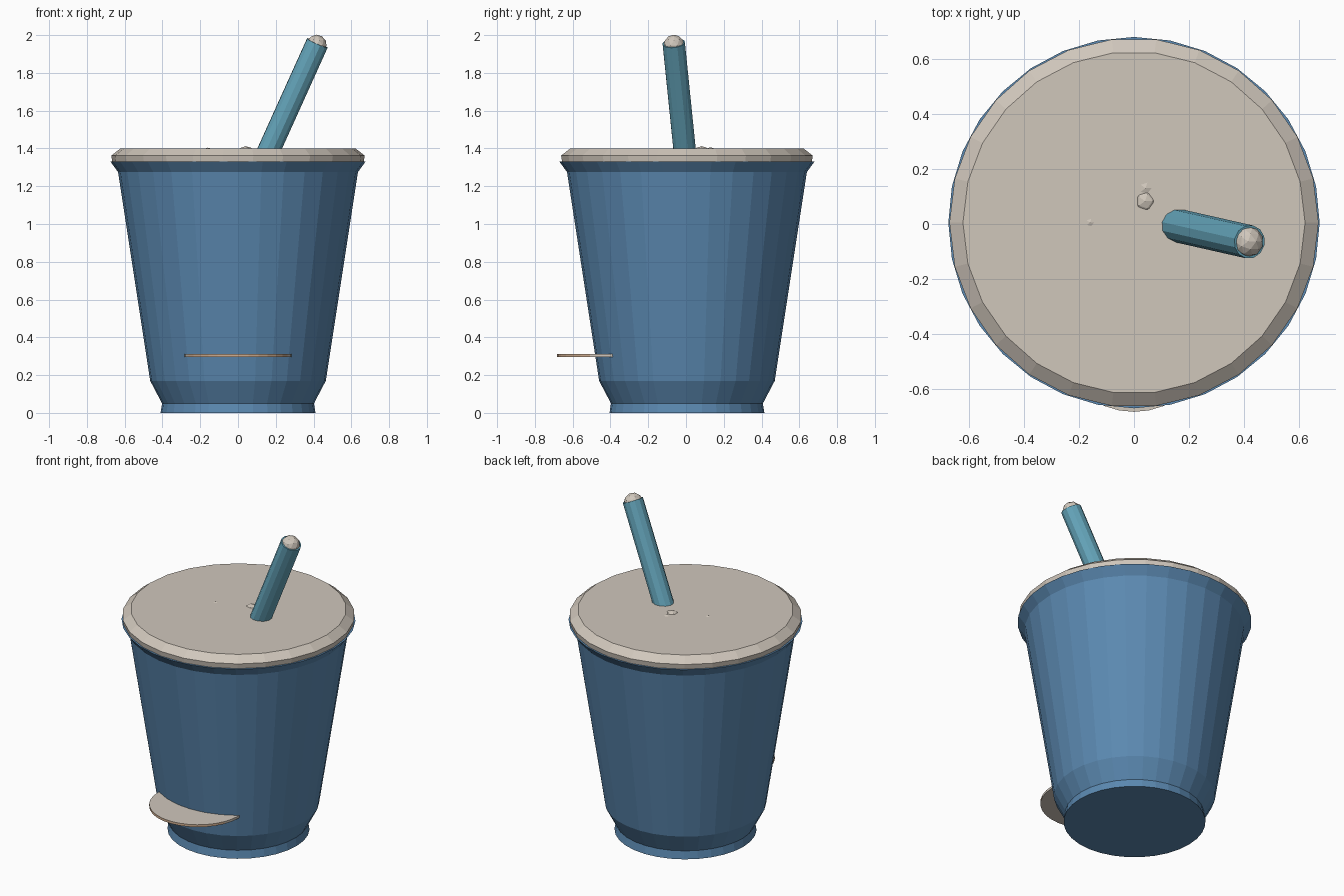
import bpy, bmesh, math
from mathutils import Vector

if "Cube" in bpy.data.objects:
    bpy.data.objects.remove(bpy.data.objects["Cube"])

CY = 0.005  # cup axis in y


def material(name, rgb):
    m = bpy.data.materials.new(name)
    m.diffuse_color = (*rgb, 1)
    m.use_nodes = True
    m.node_tree.nodes["Principled BSDF"].inputs["Base Color"].default_value = m.diffuse_color
    return m


BLUE = material("cup_blue", (0.105, 0.25, 0.44))
BEIGE = material("lid_beige", (0.63, 0.57, 0.50))
TEAL = material("straw_teal", (0.13, 0.38, 0.50))
TAN = material("edge_tan", (0.62, 0.42, 0.28))


def finish(name, bm, *mats):
    bmesh.ops.recalc_face_normals(bm, faces=bm.faces)
    mesh = bpy.data.meshes.new(name)
    bm.to_mesh(mesh)
    bm.free()
    for m in mats:
        mesh.materials.append(m)
    ob = bpy.data.objects.new(name, mesh)
    bpy.context.collection.objects.link(ob)
    return ob


def lathe(name, profile, sides, mat, center=(0, CY)):
    """Closed solid of revolution from (radius, height) pairs."""
    bm = bmesh.new()
    rings = []
    for r, z in profile:
        rings.append([bm.verts.new((center[0] + r * math.cos(math.tau * i / sides),
                                    center[1] + r * math.sin(math.tau * i / sides), z))
                      for i in range(sides)])
    for a, b in zip(rings, rings[1:]):
        for i in range(sides):
            j = (i + 1) % sides
            bm.faces.new((a[i], a[j], b[j], b[i]))
    bm.faces.new(rings[0][::-1])
    bm.faces.new(rings[-1])
    return finish(name, bm, mat)


def ball(name, center, radius):
    bm = bmesh.new()
    bmesh.ops.create_icosphere(bm, subdivisions=2, radius=radius)
    bmesh.ops.translate(bm, verts=bm.verts, vec=center)
    return finish(name, bm, BEIGE)


# Cup body with foot and flared rim
lathe("cup", [(0.41, 0), (0.402, 0.05), (0.465, 0.17), (0.635, 1.275), (0.675, 1.33)], 32, BLUE)

# Lid with bevelled edge
lathe("lid", [(0.665, 1.325), (0.671, 1.362), (0.622, 1.4)], 26, BEIGE)

# Leaning straw, continued into the cup
base, tip = Vector((0.168, -0.008, 1.4)), Vector((0.42, -0.065, 1.958))
axis = (tip - base).normalized()
start = base - axis * 0.2
bm = bmesh.new()
bmesh.ops.create_cone(bm, cap_ends=True, segments=12, radius1=0.061, radius2=0.061,
                      depth=(tip - start).length)
straw = finish("straw", bm, TEAL)
straw.location = (start + tip) / 2
straw.rotation_euler = axis.to_track_quat('Z', 'Y').to_euler()

# Rounded straw tip and the bumps on the lid
ball("straw_tip", tip - axis * 0.013, 0.056)
ball("lid_bump_front", (0.04, 0.083, 1.36), 0.052)
ball("lid_bump_back", (0.042, 0.13, 1.358), 0.048)
ball("lid_bump_left", (-0.16, 0.005, 1.352), 0.052)

# Thin round plate through the front wall
plate = lathe("front_plate", [(0.283, 0.297), (0.283, 0.312)], 32, BEIGE, (0, -0.4))
plate.data.materials.append(TAN)
for f in plate.data.polygons:
    if f.normal.y < -0.3:
        f.material_index = 1
